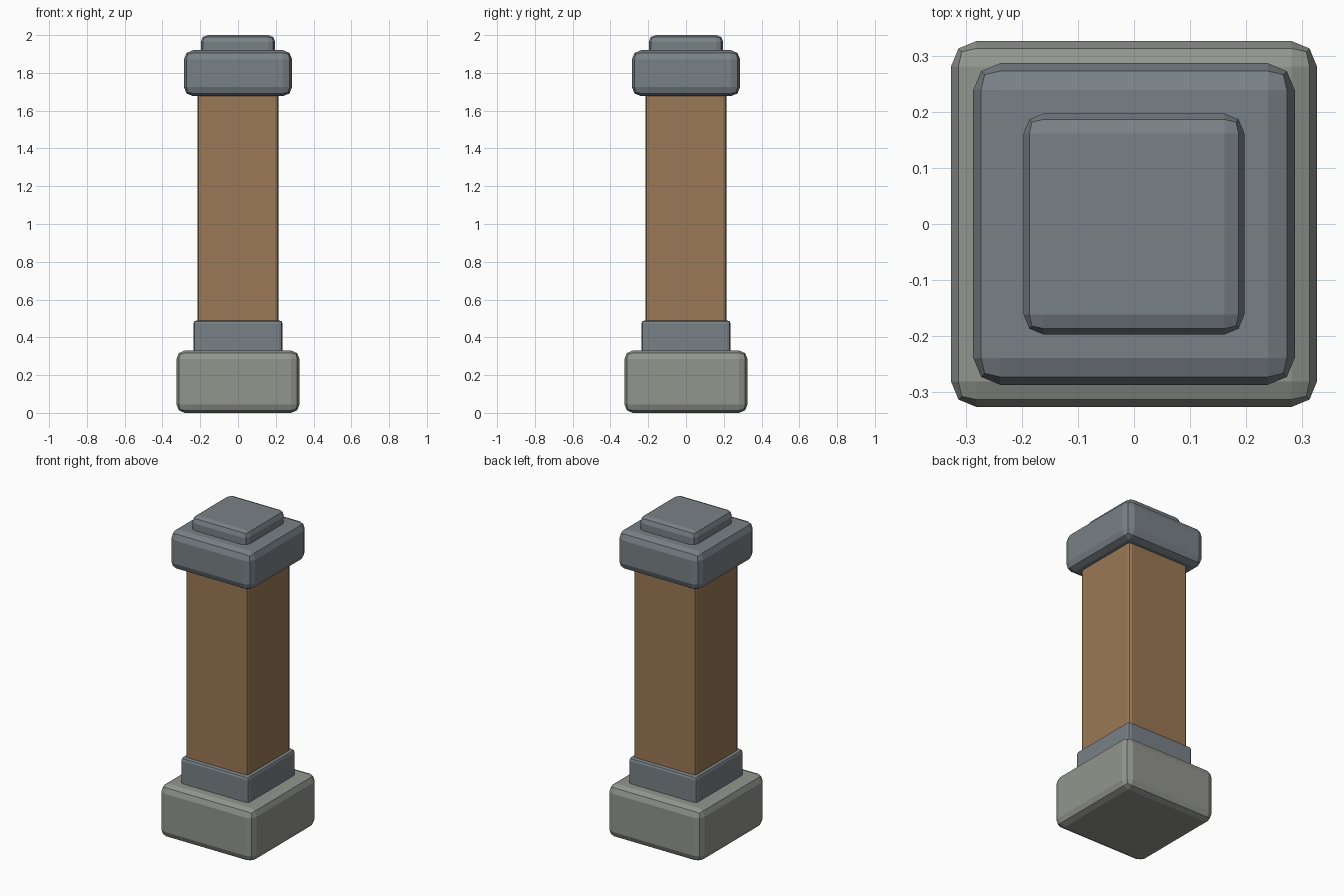
import bpy

if "Cube" in bpy.data.objects:
    bpy.data.objects.remove(bpy.data.objects["Cube"])


def material(name, rgb):
    m = bpy.data.materials.new(name)
    m.diffuse_color = (*rgb, 1.0)
    m.use_nodes = True
    m.node_tree.nodes["Principled BSDF"].inputs["Base Color"].default_value = m.diffuse_color
    return m


stone = material("stone", (0.29, 0.30, 0.27))
iron = material("iron", (0.19, 0.22, 0.24))
wood = material("wood", (0.33, 0.19, 0.09))


def block(name, half, z0, z1, bevel, mat):
    """Square block between two heights with two-step chamfered edges."""
    bpy.ops.mesh.primitive_cube_add(size=1, location=(0, 0, (z0 + z1) / 2))
    ob = bpy.context.object
    ob.name = name
    ob.scale = (2 * half, 2 * half, z1 - z0)
    bpy.ops.object.transform_apply(location=False, rotation=False, scale=True)
    ob.data.materials.append(mat)
    mod = ob.modifiers.new("edge_bevel", 'BEVEL')
    mod.width = bevel
    mod.segments = 2
    return ob


# Stone foot
block("stone_base", 0.326, 0.0, 0.33, 0.045, stone)
# Iron collar around the foot of the post
block("lower_collar", 0.236, 0.31, 0.49, 0.018, iron)
# Wooden shaft, ends sunk into the collar and cap
block("wooden_post", 0.215, 0.45, 1.72, 0.018, wood)
# Iron cap and its raised top plate
block("cap", 0.2865, 1.677, 1.92, 0.048, iron)
block("cap_top_plate", 0.197, 1.88, 2.0, 0.036, iron)
